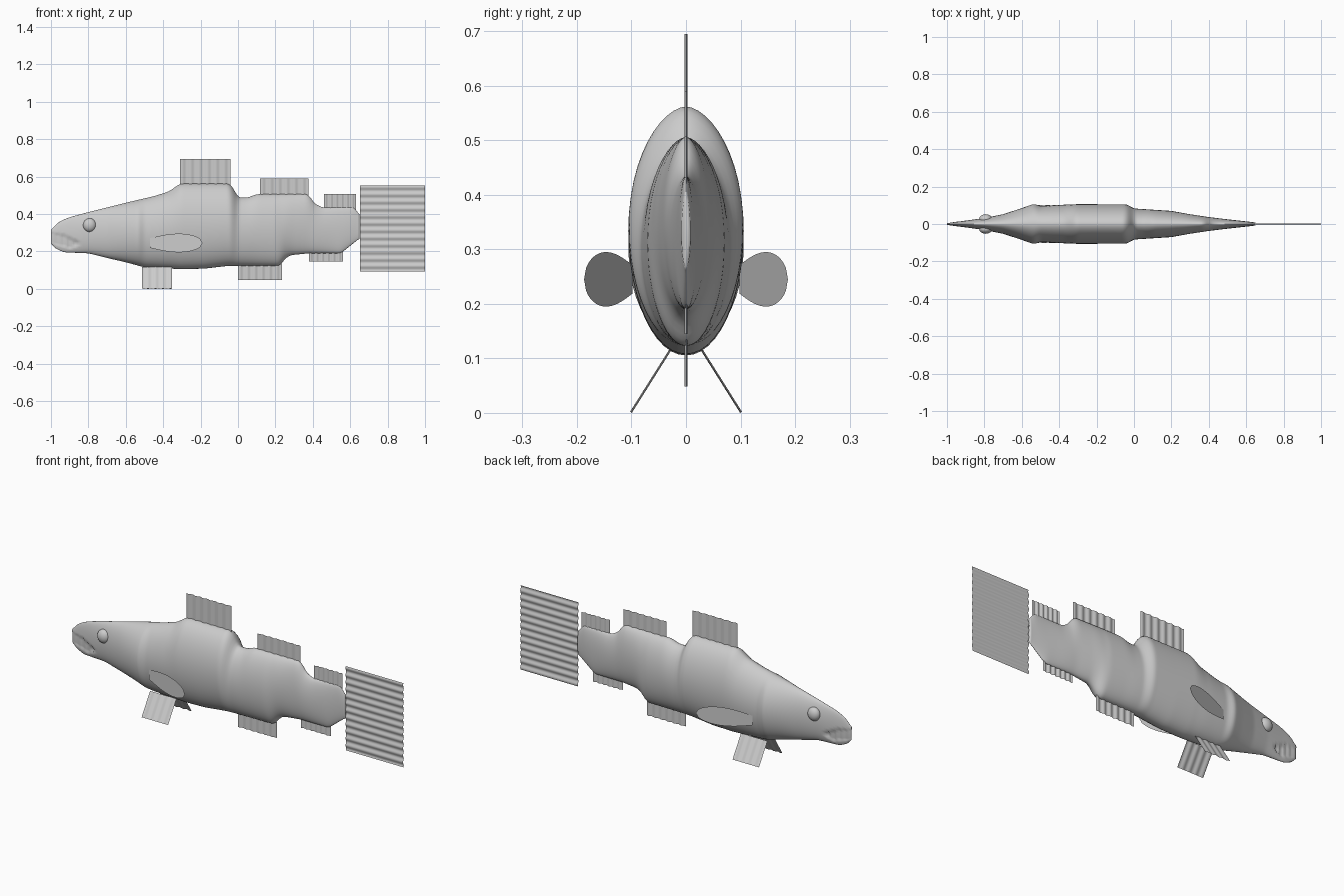
import bpy, bmesh, math
from mathutils import Vector

cube = bpy.data.objects.get("Cube")
if cube:
    bpy.data.objects.remove(cube)

GREY = (0.6, 0.6, 0.6, 1)
skin = bpy.data.materials.new("grey_skin")
skin.use_nodes = True
skin.diffuse_color = GREY
skin.node_tree.nodes["Principled BSDF"].inputs["Base Color"].default_value = GREY


def finish(name, bm, fix_normals=True):
    if fix_normals:
        bmesh.ops.recalc_face_normals(bm, faces=bm.faces)
    mesh = bpy.data.meshes.new(name)
    bm.to_mesh(mesh)
    bm.free()
    mesh.materials.append(skin)
    for p in mesh.polygons:
        p.use_smooth = True
    obj = bpy.data.objects.new(name, mesh)
    bpy.context.collection.objects.link(obj)
    return obj


def sample(points, x):
    for (x0, a), (x1, b) in zip(points, points[1:]):
        if x <= x1:
            return a + (b - a) * max(0, x - x0) / (x1 - x0)
    return points[-1][1]


def soft(points, x, r=0.012):
    return sum(sample(points, x + r * k) for k in (-1, 0, 1)) / 3


# Body outline: back, belly and half width along the length
BACK = [(-1, .31), (-.985, .335), (-.95, .362), (-.9, .383), (-.8, .41), (-.6, .46),
        (-.45, .495), (-.37, .52), (-.31, .562), (-.045, .562), (-.02, .53), (0, .488),
        (.05, .487), (.1, .506), (.375, .506), (.41, .455), (.45, .435), (.625, .435), (.65, .39)]
BELLY = [(-1, .25), (-.985, .22), (-.93, .195), (-.8, .19), (-.7, .165), (-.6, .142),
         (-.5, .115), (-.3, .105), (-.18, .108), (-.05, .123), (.225, .123), (.25, .16),
         (.28, .18), (.38, .19), (.55, .19), (.65, .27)]
WIDTH = [(-1, .006), (-.9, .018), (-.8, .032), (-.7, .052), (-.6, .085), (-.535, .108),
         (-.5, .096), (-.4, .102), (-.3, .106), (-.04, .105), (0, .083), (.2, .07),
         (.3, .052), (.4, .037), (.5, .025), (.6, .014), (.65, .008)]
MOUTH = [(-1, .3), (-.93, .285), (-.84, .245)]


def mouth_scale(x, z):
    """Narrow the section below the lip, with tooth ridges inside."""
    if x > -0.84:
        return 1
    depth = sample(MOUTH, x) - z
    floor = 0.055 * min(1, (-0.84 - x) / 0.06)
    if 0 < depth < floor:
        return 0.6 + 0.2 * math.sin(x * 190)
    return 1


bm = bmesh.new()
SIDES, STEPS = 48, 165
rings = []
for i in range(STEPS + 1):
    x = -1 + 1.65 * i / STEPS
    top, low, w = soft(BACK, x), soft(BELLY, x), soft(WIDTH, x, .008)
    ring = []
    for k in range(SIDES):
        a = math.tau * k / SIDES
        z = (top + low) / 2 + (top - low) / 2 * math.sin(a)
        c = math.cos(a)
        y = math.copysign(abs(c) ** (1.15 if z > (top + low) / 2 else 1), c) * w
        ring.append(bm.verts.new((x, y * mouth_scale(x, z), z)))
    rings.append(ring)
for r, s in zip(rings, rings[1:]):
    for k in range(SIDES):
        n = (k + 1) % SIDES
        bm.faces.new((r[k], r[n], s[n], s[k]))
bm.faces.new(rings[0])
bm.faces.new(rings[-1])
finish("body", bm)


# Rippled fin sheets: waves run along the u direction
def sheet(name, origin, u, v, waves, amp=0.003):
    origin, u, v = Vector(origin), Vector(u), Vector(v)
    normal = u.cross(v).normalized()
    n = waves * 8
    bm = bmesh.new()
    rows = []
    for i in range(n + 1):
        off = normal * amp * math.sin(math.tau * waves * i / n)
        rows.append([bm.verts.new(origin + u * i / n + v * j / 4 + off) for j in range(5)])
    for a, b in zip(rows, rows[1:]):
        for j in range(4):
            bm.faces.new((a[j], b[j], b[j + 1], a[j + 1]))
    return finish(name, bm, False)


for name, x0, x1, z0, z1 in [
        ("first_dorsal_fin", -.31, -.04, .55, .695),
        ("second_dorsal_fin", .118, .378, .49, .59),
        ("third_dorsal_fin", .46, .632, .42, .507),
        ("first_anal_fin", 0, .235, .048, .135),
        ("second_anal_fin", .38, .562, .145, .2)]:
    sheet(name, (x0, 0, z0), (x1 - x0, 0, 0), (0, 0, z1 - z0), 6)
sheet("tail_fin", (.652, 0, .093), (0, 0, .46), (.348, 0, 0), 12)

for side, s in (("left", 1), ("right", -1)):
    # Pelvic fin, splayed outward
    sheet(side + "_pelvic_fin", (-.512, s * .028, .117), (.16, 0, 0),
          (0, s * .073, -.116), 4, .002)

    # Pectoral fin, a leaf swept backward
    bm = bmesh.new()
    rim = []
    for upper in (1, -1):
        for i in range(25):
            t = i / 24 if upper > 0 else 1 - i / 24
            half = .026 + .024 * math.sin(min(t / .55, 1) * math.pi / 2)
            if t > .55:
                half = .05 * math.sqrt(max(0, 1 - ((t - .55) / .45) ** 2))
            if upper < 0 and i == 0:
                continue
            rim.append(bm.verts.new((-.47 + .28 * t, s * (.098 + .089 * t),
                                     .245 + upper * half)))
    bm.faces.new(rim)
    finish(side + "_pectoral_fin", bm, False)

    # Eye
    bm = bmesh.new()
    bmesh.ops.create_uvsphere(bm, u_segments=24, v_segments=16, radius=.035)
    bmesh.ops.scale(bm, vec=(1, .75, 1.05), verts=bm.verts)
    bmesh.ops.translate(bm, vec=(-.793, s * .026, .34), verts=bm.verts)
    finish(side + "_eye", bm)
